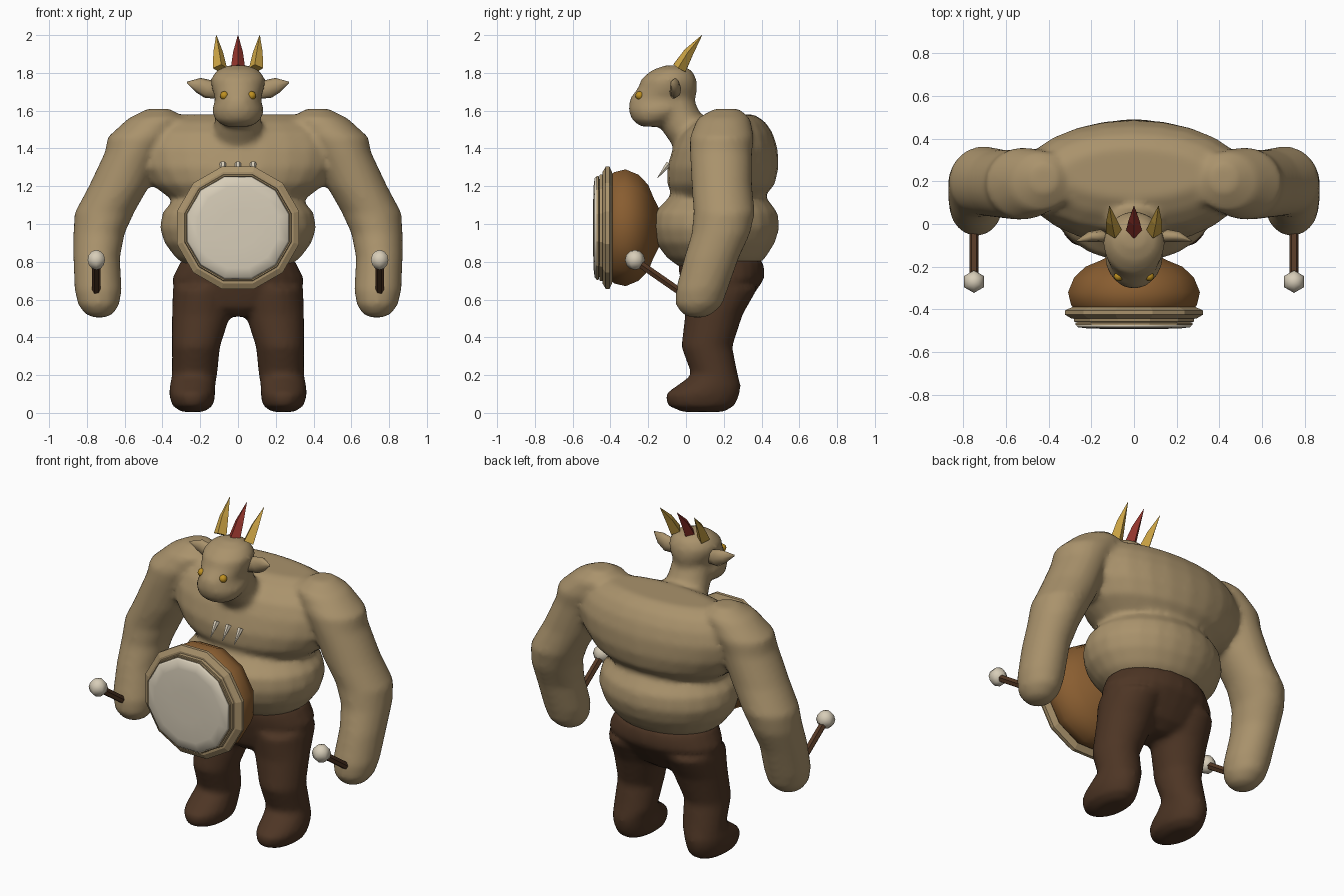
import bpy, bmesh, math
from mathutils import Vector

if "Cube" in bpy.data.objects:
    bpy.data.objects.remove(bpy.data.objects["Cube"])


def material(name, r, g, b):
    m = bpy.data.materials.new(name)
    m.use_nodes = True
    m.diffuse_color = (r, g, b, 1)
    node = m.node_tree.nodes["Principled BSDF"]
    node.inputs["Base Color"].default_value = (r, g, b, 1)
    node.inputs["Roughness"].default_value = 0.9
    return m


SKIN = material("tan skin", 0.40, 0.29, 0.15)
CLOTH = material("dark brown cloth", 0.075, 0.036, 0.018)
WOOD = material("orange brown wood", 0.25, 0.11, 0.03)
STICK = material("stick brown", 0.09, 0.04, 0.018)
IVORY = material("ivory hide", 0.68, 0.61, 0.48)
GOLD = material("gold", 0.62, 0.38, 0.06)
RED = material("crest red", 0.30, 0.035, 0.025)
EYE = material("eye amber", 0.52, 0.28, 0.015)


def bridge(bm, rings):
    """Skin a list of vertex loops and cap both ends."""
    n = len(rings[0])
    for a, b in zip(rings, rings[1:]):
        for i in range(n):
            j = (i + 1) % n
            bm.faces.new((a[i], a[j], b[j], b[i]))
    bm.faces.new(rings[0])
    bm.faces.new(rings[-1])


def loft(bm, rows, side=1, n=24):
    """Stack ovals given as height and x, y extents."""
    rings = []
    for z, x0, x1, y0, y1 in rows:
        ring = []
        for i in range(n):
            t = math.tau * i / n
            x = (x0 + x1) / 2 + (x1 - x0) / 2 * math.cos(t)
            y = (y0 + y1) / 2 + (y1 - y0) / 2 * math.sin(t)
            ring.append(bm.verts.new((side * x, y, z)))
        rings.append(ring)
    bridge(bm, rings)


def centred(rows):
    return [(z, -w, w, y0, y1) for z, w, y0, y1 in rows]


def finish(name, bm, mat, smooth=True):
    bmesh.ops.recalc_face_normals(bm, faces=bm.faces)
    mesh = bpy.data.meshes.new(name)
    bm.to_mesh(mesh)
    bm.free()
    mesh.materials.append(mat)
    for p in mesh.polygons:
        p.use_smooth = smooth
    ob = bpy.data.objects.new(name, mesh)
    bpy.context.collection.objects.link(ob)
    return ob


def blend(ob, repeat):
    """Fuse overlapping volumes into one soft surface."""
    r = ob.modifiers.new("fuse", "REMESH")
    r.mode = "VOXEL"
    r.voxel_size = 0.018
    r.use_smooth_shade = True
    s = ob.modifiers.new("soften", "SMOOTH")
    s.factor = 0.5
    s.iterations = repeat


def tube(name, points, radii, mat, n=8, squash=1, smooth=False):
    """Tapered tube through the points."""
    pts = [Vector(p) for p in points]
    bm = bmesh.new()
    rings = []
    for k, p in enumerate(pts):
        d = pts[min(k + 1, len(pts) - 1)] - pts[max(k - 1, 0)]
        q = d.to_track_quat("Z", "Y")
        rings.append([bm.verts.new(p + q @ Vector((
            squash * radii[k] * math.cos(math.tau * i / n),
            radii[k] * math.sin(math.tau * i / n), 0))) for i in range(n)])
    bridge(bm, rings)
    return finish(name, bm, mat, smooth)


def lathe(name, profile, mat, smooth=False, height=0.98, n=12):
    """Turn a (y, radius) profile about the drum axis."""
    bm = bmesh.new()
    rings = []
    for y, r in profile:
        rings.append([bm.verts.new((r * math.cos(math.tau * (i + 0.5) / n), y,
                                    height + r * math.sin(math.tau * (i + 0.5) / n)))
                      for i in range(n)])
    bridge(bm, rings)
    return finish(name, bm, mat, smooth)


def ball(name, place, radius, mat, segments):
    bm = bmesh.new()
    bmesh.ops.create_uvsphere(bm, u_segments=segments, v_segments=segments, radius=radius)
    bmesh.ops.translate(bm, verts=bm.verts, vec=place)
    return finish(name, bm, mat)


# Body: belly roll, chest, neck, head and both arms
body = bmesh.new()
loft(body, centred([
    (0.77, 0.26, -0.03, 0.36), (0.82, 0.33, -0.10, 0.42), (0.90, 0.39, -0.16, 0.47),
    (0.98, 0.415, -0.18, 0.495), (1.06, 0.40, -0.17, 0.485), (1.12, 0.35, -0.11, 0.44),
    (1.18, 0.28, -0.06, 0.38)]))
loft(body, centred([
    (1.10, 0.26, -0.03, 0.36), (1.15, 0.38, -0.07, 0.42), (1.21, 0.46, -0.10, 0.47),
    (1.30, 0.52, -0.10, 0.49), (1.40, 0.54, -0.07, 0.485), (1.48, 0.51, -0.03, 0.46),
    (1.54, 0.45, 0.04, 0.42), (1.58, 0.34, 0.12, 0.36)]))
loft(body, centred([
    (1.40, 0.16, -0.06, 0.25), (1.50, 0.13, -0.13, 0.16),
    (1.58, 0.12, -0.16, 0.08), (1.66, 0.11, -0.15, 0.04)]))
loft(body, centred([
    (1.515, 0.07, -0.24, -0.12), (1.55, 0.12, -0.285, -0.06), (1.60, 0.14, -0.305, 0.02),
    (1.66, 0.12, -0.30, 0.05), (1.72, 0.14, -0.255, 0.06), (1.77, 0.145, -0.235, 0.055),
    (1.815, 0.11, -0.18, 0.03), (1.84, 0.05, -0.11, -0.03)]))
ARM = [
    (1.61, 0.36, 0.48, 0.15, 0.28), (1.56, 0.28, 0.58, 0.06, 0.34),
    (1.46, 0.34, 0.69, 0.02, 0.36), (1.38, 0.40, 0.705, 0.02, 0.35),
    (1.20, 0.47, 0.79, 0.03, 0.35), (1.06, 0.55, 0.865, 0.04, 0.365),
    (0.95, 0.60, 0.872, 0.03, 0.34), (0.82, 0.625, 0.872, -0.01, 0.28),
    (0.65, 0.615, 0.865, -0.055, 0.22), (0.57, 0.63, 0.845, -0.055, 0.19),
    (0.525, 0.66, 0.81, -0.02, 0.14), (0.505, 0.70, 0.77, 0.02, 0.10)]
for s in (1, -1):
    loft(body, ARM, s)
blend(finish("body", body, SKIN), 5)

# Trousers with feet
trousers = bmesh.new()
loft(trousers, centred([
    (0.51, 0.08, 0.06, 0.24), (0.56, 0.26, 0.01, 0.31), (0.63, 0.335, -0.01, 0.36),
    (0.71, 0.35, -0.03, 0.415), (0.76, 0.325, -0.04, 0.415), (0.81, 0.30, -0.04, 0.405)]))
LEG = [
    (0.005, 0.18, 0.30, -0.02, 0.20), (0.04, 0.13, 0.35, -0.10, 0.26),
    (0.10, 0.12, 0.365, -0.11, 0.285), (0.15, 0.12, 0.36, -0.04, 0.29),
    (0.20, 0.11, 0.35, 0.03, 0.275), (0.35, 0.095, 0.35, -0.025, 0.245),
    (0.52, 0.04, 0.35, -0.005, 0.30), (0.66, 0.02, 0.345, -0.015, 0.38)]
for s in (1, -1):
    loft(trousers, LEG, s)
blend(finish("trousers", trousers, CLOTH), 4)

# Face, sticks and outer crest spikes on both sides
for s, label in ((1, "left"), (-1, "right")):
    tube(label + "_ear",
         [(s * 0.10, -0.07, 1.69), (s * 0.16, -0.055, 1.715),
          (s * 0.21, -0.06, 1.735), (s * 0.27, -0.08, 1.75)],
         [0.03, 0.05, 0.04, 0.004], SKIN, 8, 0.6, True)
    ball(label + "_eye", (s * 0.072, -0.245, 1.68), 0.023, EYE, 8)
    tube(label + "_drumstick", [(s * 0.75, 0.0, 0.62), (s * 0.75, -0.26, 0.80)],
         [0.022, 0.022], STICK, 6)
    ball(label + "_drumstick_head", (s * 0.75, -0.27, 0.81), 0.053, IVORY, 6)


# Swept crest spikes
def spike(name, x, lean, mat):
    tube(name, [(x, -0.035, 1.825), (x + lean / 2, 0.015, 1.91), (x + lean, 0.085, 2.0)],
         [0.038, 0.026, 0.001], mat, 4)


spike("left_crest_spike", 0.095, 0.02, GOLD)
spike("right_crest_spike", -0.095, -0.02, GOLD)
spike("middle_crest_spike", 0, 0, RED)

# Small chest fangs
for k, label in ((-1, "right"), (0, "middle"), (1, "left")):
    tube(label + "_chest_fang", [(k * 0.08, -0.09, 1.32), (k * 0.08, -0.15, 1.245)],
         [0.018, 0.002], IVORY, 6)

# Drum: bowl, hoop, inner ring and hide
lathe("drum_bowl", [(-0.14, 0.10), (-0.17, 0.16), (-0.20, 0.235), (-0.25, 0.29), (-0.32, 0.32),
                    (-0.38, 0.305), (-0.41, 0.28)], WOOD, True)
lathe("drum_hoop", [(-0.39, 0.30), (-0.405, 0.335), (-0.425, 0.335), (-0.442, 0.305)], SKIN)
lathe("drum_inner_ring", [(-0.43, 0.295), (-0.458, 0.29), (-0.46, 0.25)], SKIN)
lathe("drum_hide_edge", [(-0.455, 0.25), (-0.463, 0.285), (-0.474, 0.285)], SKIN)
lathe("drum_hide", [(-0.472, 0.282), (-0.484, 0.272), (-0.490, 0.22), (-0.492, 0.10)], IVORY, True)
